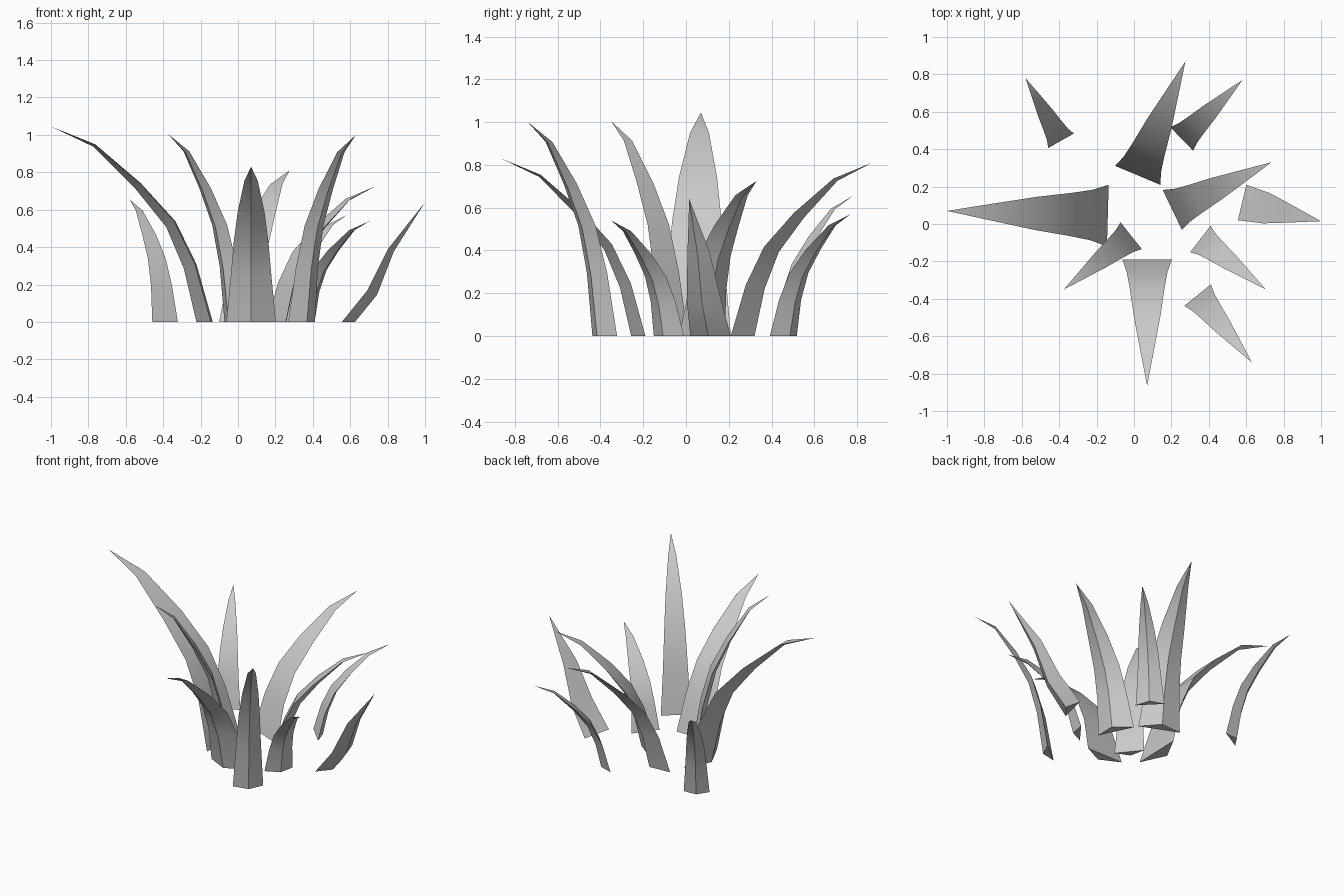
import bpy, bmesh, math
from mathutils import Vector

cube = bpy.data.objects.get("Cube")
if cube:
    bpy.data.objects.remove(cube, do_unlink=True)

GREY = (0.6, 0.6, 0.6, 1)
mat = bpy.data.materials.new("leaf grey")
mat.use_nodes = True
mat.diffuse_color = GREY
mat.node_tree.nodes["Principled BSDF"].inputs["Base Color"].default_value = GREY

# Leaf profiles: reach, height, width, ridge depth (fractions, base to last ring)
ARCHED = [(0, 0, 1, .25), (.1, .295, .82, .25), (.23, .515, .7, .24),
          (.445, .71, .54, .22), (.725, .908, .27, .17)]
SWEPT = [(0, 0, 1, .25), (.31, .26, .85, .25), (.56, .61, .55, .22)]


def leaf(name, root, tip, width, profile=ARCHED):
    """Three-sided tapering leaf: flat inner face, ridge along the outside."""
    root, tip = Vector((*root, 0)), Vector(tip)
    reach = Vector((tip.x - root.x, tip.y - root.y, 0))
    out = reach.normalized()
    side = Vector((-out.y, out.x, 0))
    spine = [root + reach * r + Vector((0, 0, tip.z * h)) for r, h, w, d in profile] + [tip]
    bm = bmesh.new()
    rings = []
    for i, (r, h, w, depth) in enumerate(profile):
        # The ridge sits square to the bend of the leaf, level at the ground
        along = (spine[i + 1] - spine[i - 1]).normalized() if i else Vector((0, 0, 1))
        ridge = along.cross(side).normalized()
        if ridge.dot(out) < 0:
            ridge.negate()
        half = side * (width * w / 2)
        points = (spine[i] + half, spine[i] + ridge * (width * w * depth), spine[i] - half)
        rings.append([bm.verts.new(p) for p in points])
    for low, high in zip(rings, rings[1:]):
        for k in range(3):
            n = (k + 1) % 3
            bm.faces.new((low[k], low[n], high[n], high[k]))
    end = bm.verts.new(tip)
    for k in range(3):
        bm.faces.new((rings[-1][k], rings[-1][(k + 1) % 3], end))
    bm.faces.new(rings[0])
    bmesh.ops.recalc_face_normals(bm, faces=bm.faces)
    mesh = bpy.data.meshes.new(name)
    bm.to_mesh(mesh)
    bm.free()
    mesh.materials.append(mat)
    obj = bpy.data.objects.new(name, mesh)
    bpy.context.collection.objects.link(obj)
    bpy.ops.object.select_all(action='DESELECT')
    obj.select_set(True)
    bpy.context.view_layer.objects.active = obj
    bpy.ops.object.shade_smooth_by_angle(angle=math.radians(30))


# Large arching leaves
leaf("right_leaf", (-.14, .045), (-1, .07, 1.045), .33)
leaf("front_leaf", (.07, -.19), (.07, -.865, .83), .265)
leaf("back_leaf", (.02, .26), (.275, .87, .81), .262)
leaf("left_back_leaf", (.205, .075), (.735, .33, .725), .237)

# Small arching leaves
leaf("outer_left_back_leaf", (.255, .455), (.58, .77, .57), .175)
leaf("outer_right_back_leaf", (-.39, .445), (-.58, .78, .655), .157)
leaf("left_front_leaf", (.355, -.08), (.705, -.35, .54), .178)

# Tall narrow leaves
leaf("tall_left_front_leaf", (.34, -.38), (.63, -.74, 1.0), .184)
leaf("tall_right_front_leaf", (-.015, -.0625), (-.375, -.35, 1.005), .183)

# Outermost leaf, swept out from the ground
leaf("outer_left_leaf", (.578, .115), (1, .015, .64), .195, SWEPT)
